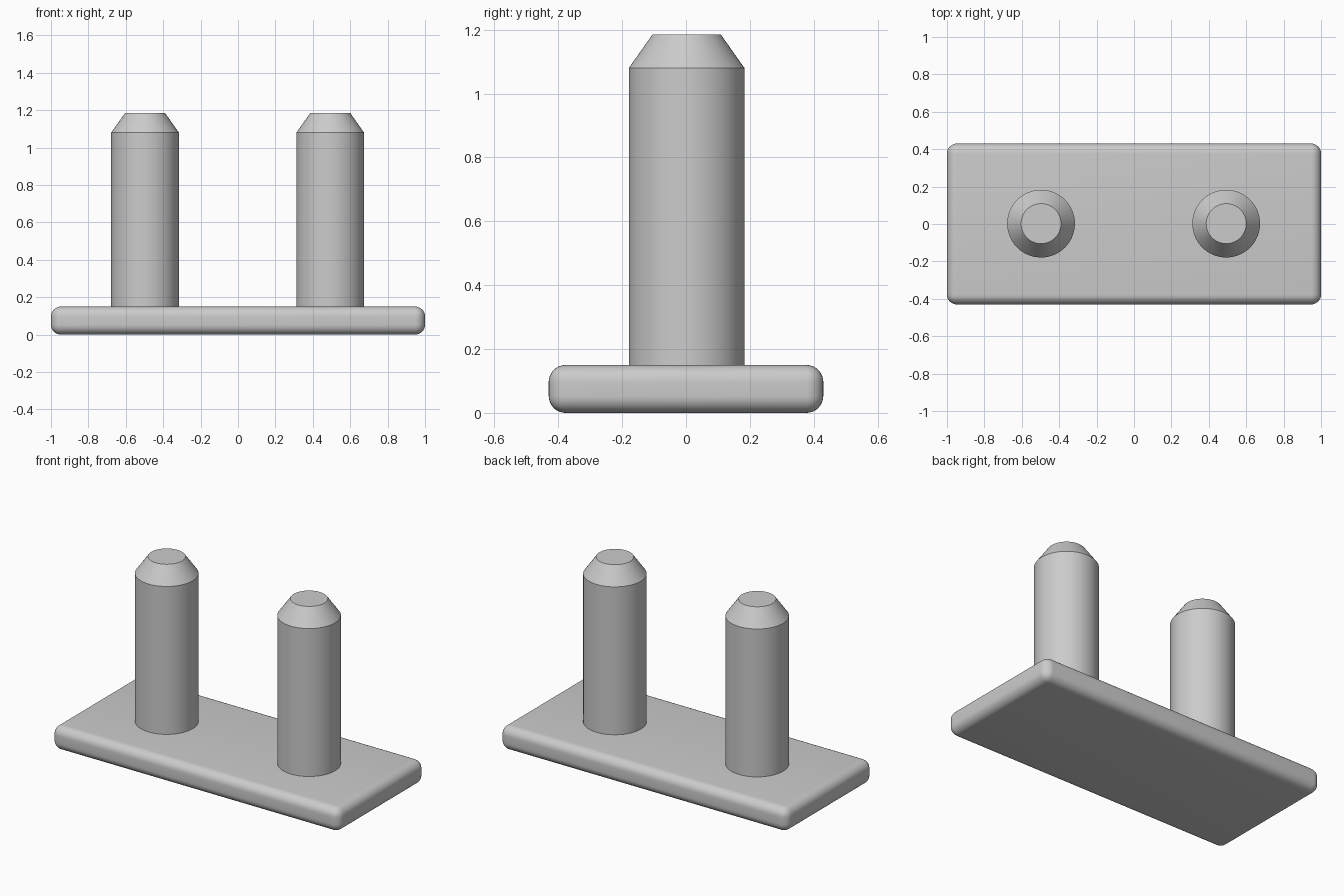
import bpy, bmesh, math
from mathutils import Matrix

if "Cube" in bpy.data.objects:
    bpy.data.objects.remove(bpy.data.objects["Cube"], do_unlink=True)

# Single grey material
GREY = (0.6, 0.6, 0.6, 1.0)
grey = bpy.data.materials.new("plain_grey")
grey.use_nodes = True
grey.diffuse_color = GREY
grey.node_tree.nodes["Principled BSDF"].inputs["Base Color"].default_value = GREY


def add_object(name, bm):
    mesh = bpy.data.meshes.new(name)
    bmesh.ops.recalc_face_normals(bm, faces=bm.faces)
    bm.to_mesh(mesh)
    bm.free()
    mesh.materials.append(grey)
    obj = bpy.data.objects.new(name, mesh)
    bpy.context.collection.objects.link(obj)
    bpy.ops.object.select_all(action='DESELECT')
    obj.select_set(True)
    bpy.context.view_layer.objects.active = obj
    bpy.ops.object.shade_smooth_by_angle(angle=math.radians(30))
    return obj


# Base plate with every edge rounded
LENGTH, DEPTH, THICK = 2.0, 0.86, 0.15
bm = bmesh.new()
bmesh.ops.create_cube(bm, size=1)
bmesh.ops.scale(bm, vec=(LENGTH, DEPTH, THICK), verts=bm.verts)
bmesh.ops.translate(bm, vec=(0, 0, THICK / 2), verts=bm.verts)
bmesh.ops.bevel(bm, geom=bm.edges[:], offset=0.053, segments=8,
                profile=0.5, affect='EDGES')
add_object("base_plate", bm)


# Pins: straight shaft with a chamfered tip
def add_pin(name, x):
    profile = [(0, 0.1), (0.181, 0.1), (0.181, 1.08), (0.107, 1.185), (0, 1.185)]
    bm = bmesh.new()
    verts = [bm.verts.new((r, 0, z)) for r, z in profile]
    edges = [bm.edges.new(pair) for pair in zip(verts, verts[1:])]
    bmesh.ops.spin(bm, geom=verts + edges, cent=(0, 0, 0), axis=(0, 0, 1),
                   angle=math.tau, steps=64)
    bmesh.ops.remove_doubles(bm, verts=bm.verts, dist=0.0001)
    bm.transform(Matrix.Translation((x, 0.002, 0)))
    add_object(name, bm)


add_pin("right_pin", -0.497)
add_pin("left_pin", 0.493)
